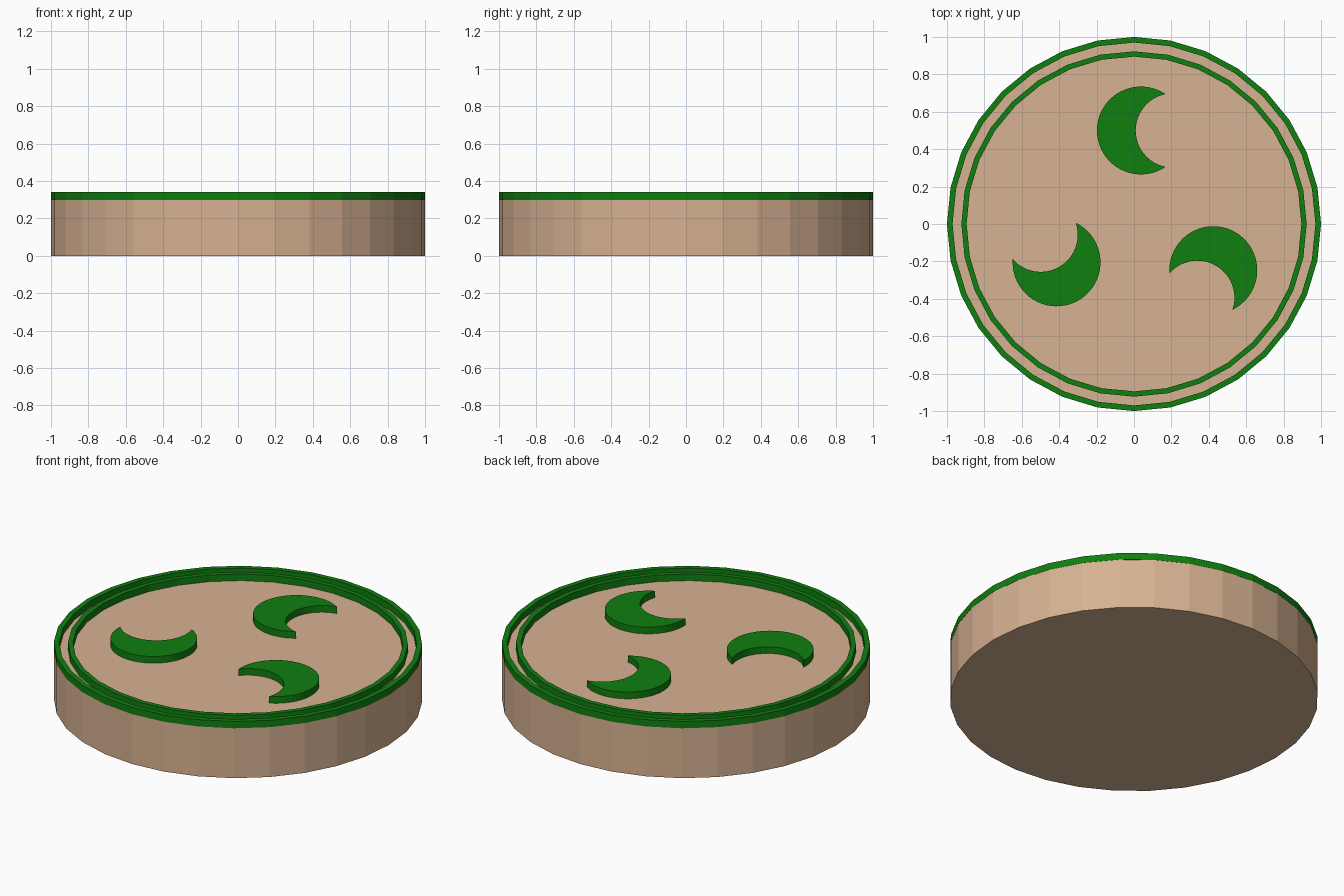
import bpy, math
from math import cos, sin, radians, atan2

if "Cube" in bpy.data.objects:
    bpy.data.objects.remove(bpy.data.objects["Cube"])


def material(name, rgb):
    m = bpy.data.materials.new(name)
    m.diffuse_color = (*rgb, 1)
    m.use_nodes = True
    m.node_tree.nodes["Principled BSDF"].inputs["Base Color"].default_value = m.diffuse_color
    return m


TAN = material("tan", (0.68, 0.445, 0.287))
GREEN = material("green", (0.005, 0.21, 0.005))
BASE_TOP, DETAIL_TOP, SIDES = 0.30, 0.34, 32


def add_mesh(name, verts, faces, mat):
    me = bpy.data.meshes.new(name)
    me.from_pydata(verts, [], faces)
    me.materials.append(mat)
    ob = bpy.data.objects.new(name, me)
    bpy.context.collection.objects.link(ob)
    return ob


def circle(r, z, n=SIDES):
    return [(r * cos(2 * math.pi * i / n), r * sin(2 * math.pi * i / n), z) for i in range(n)]


def prism(name, outline, z0, z1, mat):
    n = len(outline)
    verts = [(x, y, z0) for x, y in outline] + [(x, y, z1) for x, y in outline]
    faces = [tuple(range(n))[::-1], tuple(range(n, 2 * n))]
    faces += [(i, (i + 1) % n, n + (i + 1) % n, n + i) for i in range(n)]
    return add_mesh(name, verts, faces, mat)


def ring(name, r_in, r_out, z0, z1, mat):
    # closed square-section ring
    section = [(r_in, z0), (r_out, z0), (r_out, z1), (r_in, z1)]
    verts = [v for r, z in section for v in circle(r, z)]
    faces = []
    for k in range(4):
        a, b = k * SIDES, (k + 1) % 4 * SIDES
        for i in range(SIDES):
            j = (i + 1) % SIDES
            faces.append((a + j, a + i, b + i, b + j)[::-1])
    ob = add_mesh(name, verts, faces, mat)
    import bmesh
    bm = bmesh.new()
    bm.from_mesh(ob.data)
    bmesh.ops.recalc_face_normals(bm, faces=bm.faces)
    bm.to_mesh(ob.data)
    bm.free()
    return ob


def crescent(name, cx, cy, angle):
    # local shape opens toward +x, then is turned and placed
    R, tip_x, tip_y, inner_x = 0.235, 0.132, 0.1945, -0.028
    d = tip_x - inner_x
    r = (d * d + tip_y * tip_y) / (2 * d)
    ic = inner_x + r
    a0 = atan2(tip_y, tip_x)
    b0 = atan2(tip_y, tip_x - ic)
    n = 40
    pts = []
    for i in range(n + 1):
        a = a0 + (2 * math.pi - 2 * a0) * i / n
        pts.append((R * cos(a), R * sin(a)))
    m = 24
    for i in range(1, m):
        a = (2 * math.pi - b0) + (2 * b0 - 2 * math.pi) * i / m
        pts.append((ic + r * cos(a), r * sin(a)))
    c, s = cos(radians(angle)), sin(radians(angle))
    outline = [(cx + x * c - y * s, cy + x * s + y * c) for x, y in pts]
    return prism(name, outline, BASE_TOP - 0.005, DETAIL_TOP, GREEN)


# round base
prism("base_disc", [(x, y) for x, y, _ in circle(0.999, 0)], 0, BASE_TOP, TAN)

# two raised rims
ring("outer_rim", 0.97, 1.0, BASE_TOP - 0.001, DETAIL_TOP, GREEN)
ring("inner_rim", 0.895, 0.923, BASE_TOP - 0.001, DETAIL_TOP, GREEN)

# three raised crescents
for i, (x, y, ang) in enumerate([(0.037, 0.5, 0), (0.424, -0.247, -120), (-0.414, -0.205, 120)]):
    crescent(f"crescent_{i + 1}", x, y, ang)
